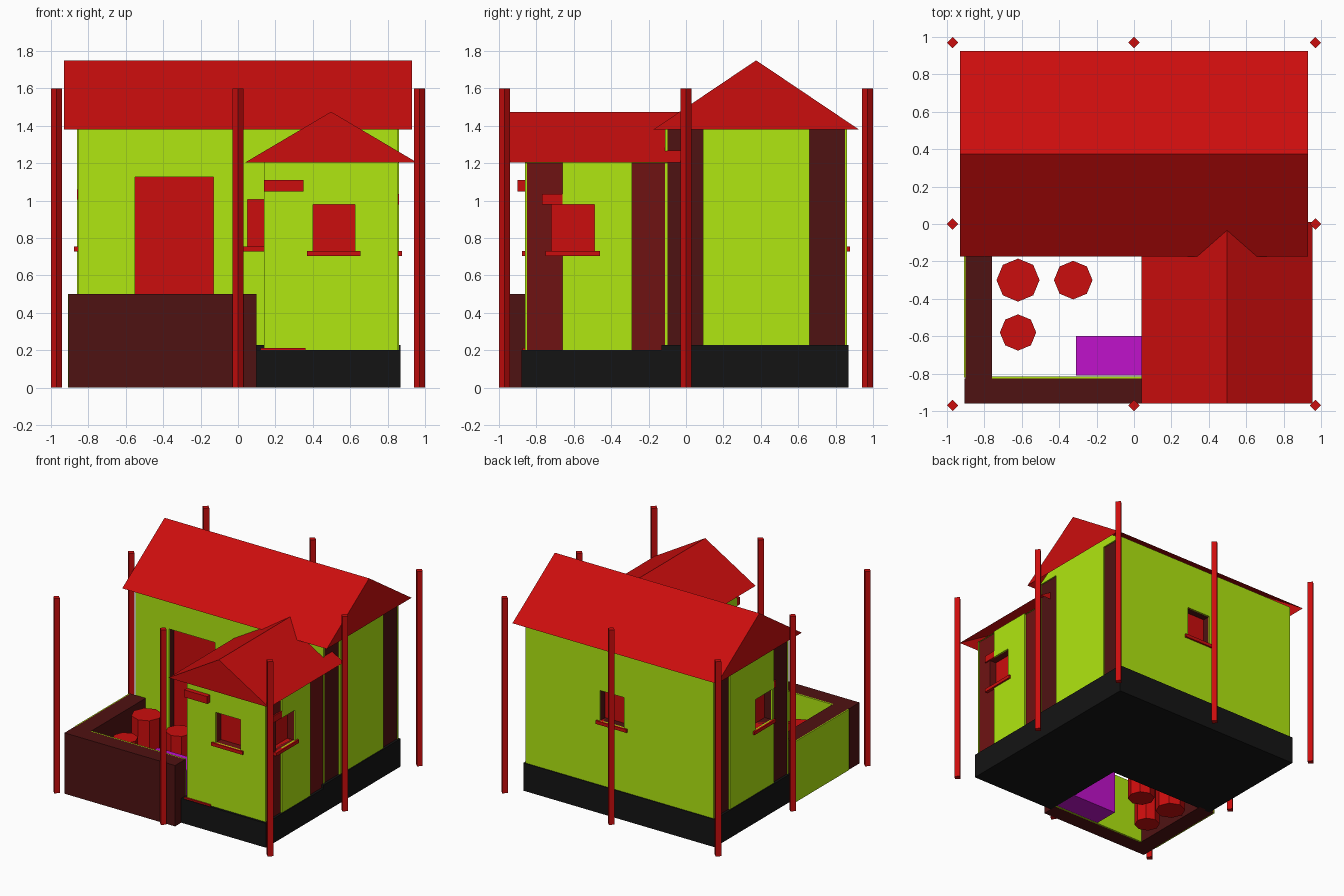
import bpy, bmesh, math
from mathutils import Vector, Matrix

old = bpy.data.objects.get("Cube")
if old:
    bpy.data.objects.remove(old)


def material(name, rgb):
    m = bpy.data.materials.new(name)
    m.use_nodes = True
    m.diffuse_color = (*rgb, 1)
    bsdf = m.node_tree.nodes["Principled BSDF"]
    bsdf.inputs["Base Color"].default_value = (*rgb, 1)
    return m


RED = material("red", (0.6, 0.004, 0.004))
GREEN = material("lime_green", (0.49, 0.9, 0.006))
BROWN = material("dark_brown", (0.078, 0.006, 0.006))
MAROON = material("maroon", (0.157, 0.006, 0.006))
BLACK = material("black", (0.007, 0.007, 0.007))
PURPLE = material("purple", (0.53, 0.006, 0.6))


def finish(name, bm, mat):
    bmesh.ops.recalc_face_normals(bm, faces=bm.faces)
    mesh = bpy.data.meshes.new(name)
    bm.to_mesh(mesh)
    bm.free()
    ob = bpy.data.objects.new(name, mesh)
    bpy.context.collection.objects.link(ob)
    if mat:
        mesh.materials.append(mat)
    return ob


def boxes(name, mat, *spans, cutter=None):
    """One object made of boxes, each given as (x0, x1, y0, y1, z0, z1)."""
    bm = bmesh.new()
    for x0, x1, y0, y1, z0, z1 in spans:
        size = Matrix.Diagonal((x1 - x0, y1 - y0, z1 - z0, 1))
        mid = Matrix.Translation(((x0 + x1) / 2, (y0 + y1) / 2, (z0 + z1) / 2))
        bmesh.ops.create_cube(bm, size=1, matrix=mid @ size)
    ob = finish(name, bm, mat)
    if cutter:
        mod = ob.modifiers.new("openings", "BOOLEAN")
        mod.operation = "DIFFERENCE"
        mod.object = cutter
    return ob


def gable(name, mat, axis, ends, eaves, low, high, bottom=False):
    """Triangular prism whose ridge runs along axis; open below for roofs."""
    bm = bmesh.new()
    a, b = eaves
    rings = []
    for e in ends:
        tri = [(a, low), ((a + b) / 2, high), (b, low)]
        rings.append([bm.verts.new((e, s, z) if axis == "x" else (s, e, z)) for s, z in tri])
    p, q = rings
    bm.faces.new(p)
    bm.faces.new(q[::-1])
    for i in range(3 if bottom else 2):
        j = (i + 1) % 3
        bm.faces.new((p[i], q[i], q[j], p[j]))
    return finish(name, bm, mat)


def column(name, x, y, r, h, sides, turn=0):
    bm = bmesh.new()
    bmesh.ops.create_cone(bm, cap_ends=True, segments=sides, radius1=r, radius2=r, depth=h,
                          matrix=Matrix.Translation((x, y, h / 2)) @ Matrix.Rotation(turn, 4, "Z"))
    return finish(name, bm, RED)


# Openings: side of the house, wall position, span along the wall, bottom, top
WINDOWS = {
    "main_front": ("y", -0.112, -1, 0.05, 0.27, 0.755),
    "main_back": ("y", 0.862, 1, -0.04, 0.18, 0.755),
    "main_right": ("x", -0.862, -1, 0.11, 0.33, 0.755),
    "annex_front": ("y", -0.862, -1, 0.4, 0.625, 0.73),
    "annex_left": ("x", 0.862, 1, -0.72, -0.49, 0.73),
}


def along(axis, wall, out, d0, d1, s0, s1, z0, z1):
    """Box reaching from depth d0 to d1 outwards of a wall."""
    w0, w1 = sorted((wall + out * d0, wall + out * d1))
    return (w0, w1, s0, s1, z0, z1) if axis == "x" else (s0, s1, w0, w1, z0, z1)


cuts = {"main": [(-0.55, -0.13, -0.2, -0.03, 0.23, 1.125)], "annex": []}
for name, (axis, wall, out, s0, s1, z) in WINDOWS.items():
    top = z + 0.25
    cuts[name.split("_")[0]].append(along(axis, wall, out, -0.08, 0.05, s0, s1, z, top))
    boxes(name + "_window_pane", RED, along(axis, wall, out, -0.085, -0.07, s0, s1, z, top))
    boxes(name + "_sill", RED, along(axis, wall, out, -0.07, 0.014, s0 - 0.03, s1 + 0.03, z - 0.027, z))
    boxes(name + "_lintel", RED, along(axis, wall, out, -0.012, -0.001, s0 - 0.05, s1 + 0.05, top, top + 0.055))

cutters = {}
for part, spans in cuts.items():
    cutters[part] = boxes(part + "_opening_cutter", None, *spans)
    cutters[part].hide_render = True
    cutters[part].hide_viewport = True
    cutters[part].display_type = "WIRE"

# Foundations
boxes("main_foundation", BLACK, (-0.87, 0.87, -0.13, 0.87, 0, 0.228))
boxes("annex_foundation", BLACK, (0.1, 0.87, -0.88, -0.13, 0, 0.2))

# Main house: dark core with green wall panels
boxes("main_core", BROWN, (-0.85, 0.85, -0.1, 0.85, 0.22, 1.38), cutter=cutters["main"])
for side, span in {
    "front": (-0.855, 0.855, -0.112, -0.1, 0.22, 1.39),
    "back": (-0.855, 0.855, 0.85, 0.862, 0.22, 1.39),
    "left": (0.85, 0.862, 0.09, 0.66, 0.22, 1.39),
    "right": (-0.862, -0.85, 0.09, 0.66, 0.22, 1.39),
}.items():
    boxes("main_%s_wall" % side, GREEN, span, cutter=cutters["main"])
gable("main_gable", GREEN, "x", (-0.86, 0.86), (-0.11, 0.86), 1.381, 1.69, True)
gable("main_roof", RED, "x", (-0.93, 0.93), (-0.175, 0.925), 1.38, 1.75)
boxes("door", RED, (-0.55, -0.13, -0.045, -0.025, 0.23, 1.125))

# Annex
boxes("annex_core", MAROON, (0.15, 0.85, -0.85, -0.1, 0.19, 1.2), cutter=cutters["annex"])
for side, span in {
    "front": (0.14, 0.855, -0.862, -0.85, 0.19, 1.21),
    "left": (0.85, 0.862, -0.66, -0.29, 0.19, 1.21),
    "right": (0.14, 0.15, -0.85, -0.1, 0.19, 1.21),
}.items():
    boxes("annex_%s_wall" % side, GREEN, span, cutter=cutters["annex"])
gable("annex_gable", GREEN, "y", (-0.86, -0.1), (0.14, 0.86), 1.201, 1.42, True)
gable("annex_roof", RED, "y", (-0.96, 0.01), (0.04, 0.955), 1.205, 1.475)
boxes("annex_canopy", RED, (0.14, 0.35, -0.9, -0.86, 1.05, 1.11))
boxes("annex_step", RED, (0.12, 0.36, -0.875, -0.86, 0.2, 0.212))

# Yard wall with green panels
boxes("yard_wall", BROWN, (-0.905, 0.1, -0.96, -0.827, 0, 0.5), (-0.9, -0.76, -0.827, -0.113, 0, 0.5))
boxes("yard_wall_inner_panel", GREEN, (-0.76, 0.1, -0.827, -0.815, 0, 0.5))
boxes("yard_wall_outer_panel", GREEN, (-0.909, -0.9, -0.82, -0.113, 0, 0.5))

# Yard contents
boxes("yard_chest", PURPLE, (-0.31, 0.1, -0.81, -0.6, 0, 0.4))
for i, (x, y, r, h) in enumerate([(-0.62, -0.3, 0.115, 0.475), (-0.325, -0.3, 0.103, 0.42),
                                  (-0.62, -0.58, 0.097, 0.39)]):
    column("barrel_%d" % (i + 1), x, y, r, h, 8)

# Posts around the plot
for x in (-0.97, 0, 0.97):
    for y in (-0.97, 0, 0.97):
        if x or y:
            column("post", x, y, 0.03, 1.6, 4)
